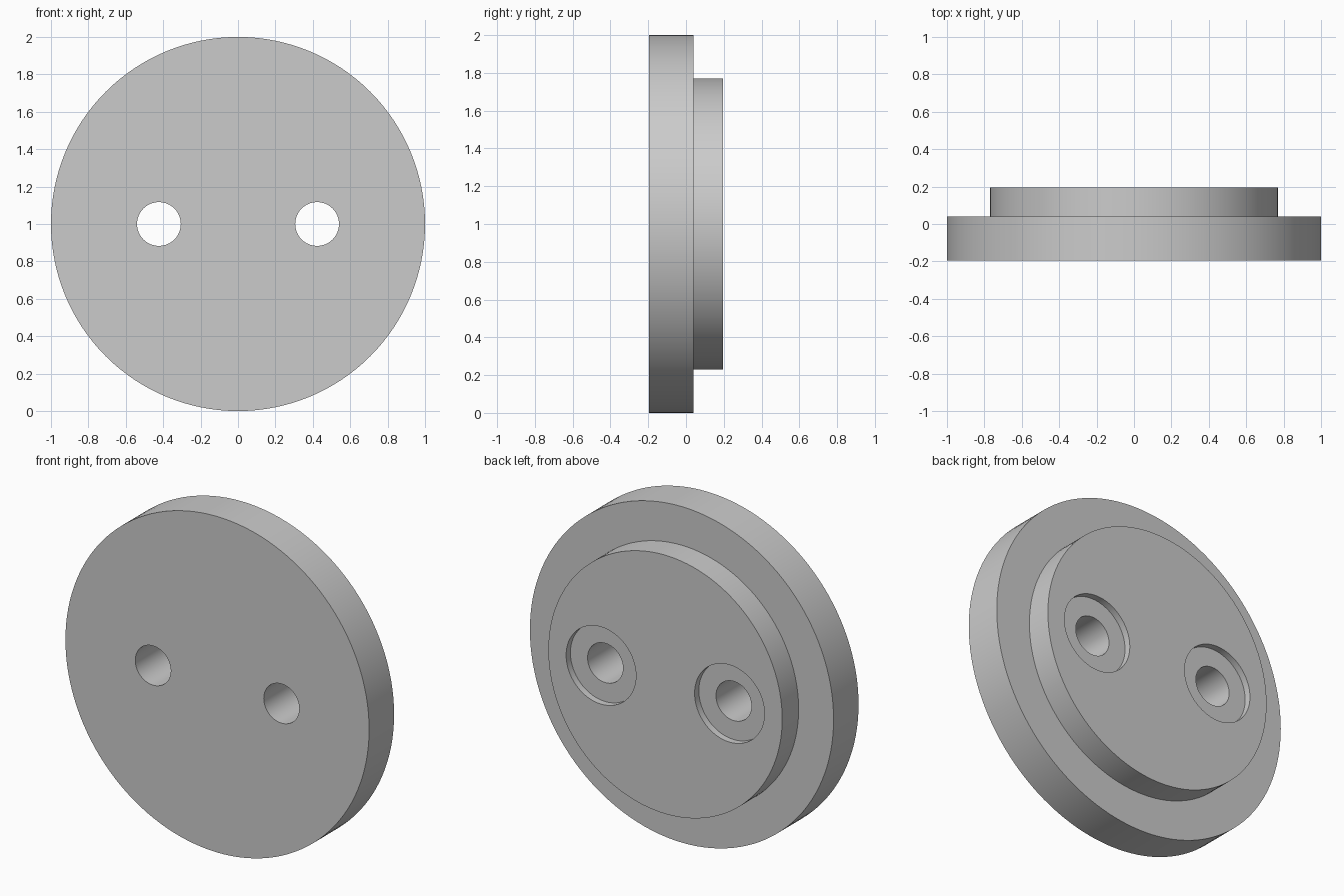
import bpy, bmesh, math

cube = bpy.data.objects.get("Cube")
if cube:
    bpy.data.objects.remove(cube, do_unlink=True)

# Single plain grey
grey = bpy.data.materials.new("plain grey")
grey.use_nodes = True
colour = (0.6, 0.6, 0.6, 1)
grey.diffuse_color = colour
grey.node_tree.nodes["Principled BSDF"].inputs["Base Color"].default_value = colour


def turned(name, profile, x, sides):
    """Closed solid turned about the y axis from (radius, y) steps."""
    bm = bmesh.new()
    rings = [[bm.verts.new((x + r * math.cos(i * math.tau / sides), y,
                            1 + r * math.sin(i * math.tau / sides)))
              for i in range(sides)] for r, y in profile]
    for a, b in zip(rings, rings[1:]):
        for i in range(sides):
            j = (i + 1) % sides
            bm.faces.new((a[i], a[j], b[j], b[i]))
    bm.faces.new(rings[0])
    bm.faces.new(rings[-1])
    bmesh.ops.recalc_face_normals(bm, faces=bm.faces)
    mesh = bpy.data.meshes.new(name)
    bm.to_mesh(mesh)
    bm.free()
    mesh.materials.append(grey)
    obj = bpy.data.objects.new(name, mesh)
    bpy.context.collection.objects.link(obj)
    return obj


FRONT, STEP, BACK = -0.195, 0.04, 0.195

# Wide flange with a narrower boss behind it
plate = turned("stepped_disc",
               [(1, FRONT), (1, STEP), (0.77, STEP), (0.77, BACK)], 0, 128)
bpy.context.view_layer.objects.active = plate
plate.select_set(True)

# Two through holes, counterbored from the back
FLOOR = BACK - 0.04
for side, x in (("left", 0.423), ("right", -0.423)):
    cutter = turned(side + "_hole_cutter",
                    [(0.117, FRONT - 0.1), (0.117, FLOOR),
                     (0.23, FLOOR), (0.23, BACK + 0.1)], x, 64)
    cutter.hide_render = True
    cut = plate.modifiers.new(side + "_hole", "BOOLEAN")
    cut.operation = "DIFFERENCE"
    cut.solver = "EXACT"
    cut.object = cutter
    bpy.ops.object.modifier_apply(modifier=cut.name)
    bpy.data.objects.remove(cutter, do_unlink=True)

bpy.ops.object.shade_smooth_by_angle(angle=math.radians(30))
